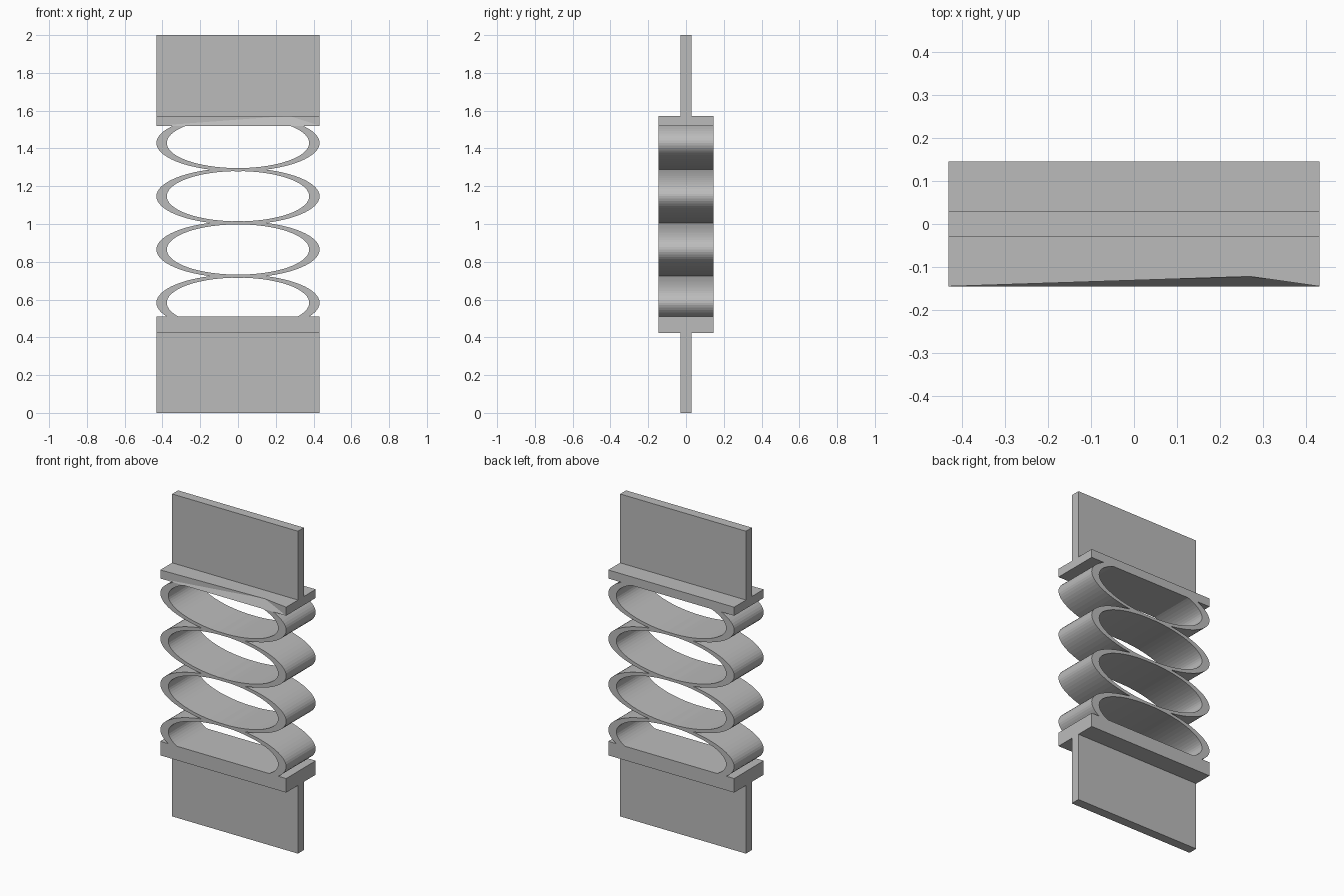
import bpy, bmesh
from math import cos, sin, tau

cube = bpy.data.objects.get("Cube")
if cube:
    bpy.data.objects.remove(cube)

grey = bpy.data.materials.new("plain grey")
grey.use_nodes = True
COLOUR = (0.5, 0.5, 0.5, 1)
grey.diffuse_color = COLOUR
grey.node_tree.nodes["Principled BSDF"].inputs["Base Color"].default_value = COLOUR

HALF_W, HALF_D, WEB = 0.432, 0.145, 0.029
LOW, HIGH = 0.51, 1.52            # inner faces of the two flanges
LOW_OUT, HIGH_OUT = 0.423, 1.573  # outer faces of the two flanges


def finish(bm, name):
    bmesh.ops.recalc_face_normals(bm, faces=bm.faces)
    mesh = bpy.data.meshes.new(name)
    bm.to_mesh(mesh)
    bm.free()
    mesh.materials.append(grey)
    obj = bpy.data.objects.new(name, mesh)
    bpy.context.collection.objects.link(obj)
    return obj


def box(name, half_depth, z0, z1):
    bm = bmesh.new()
    bmesh.ops.create_cube(bm, size=2)
    for v in bm.verts:
        v.co = (v.co.x * HALF_W, v.co.y * half_depth, z0 if v.co.z < 0 else z1)
    return finish(bm, name)


def ring(name, z, segments=72):
    """Elliptical band, trimmed flat where it meets a flange."""
    bm = bmesh.new()
    loops = []
    for a, b, y in ((HALF_W, 0.15, -HALF_D), (HALF_W, 0.15, HALF_D),
                    (0.377, 0.133, HALF_D), (0.377, 0.133, -HALF_D)):
        loops.append([bm.verts.new((a * cos(tau * i / segments), y,
                                    z + b * sin(tau * i / segments)))
                      for i in range(segments)])
    for k in range(4):
        p, q = loops[k], loops[(k + 1) % 4]
        for i in range(segments):
            j = (i + 1) % segments
            bm.faces.new((p[i], p[j], q[j], q[i]))
    for level, direction in ((LOW, -1), (HIGH, 1)):
        bmesh.ops.bisect_plane(bm, geom=bm.verts[:] + bm.edges[:] + bm.faces[:],
                               plane_co=(0, 0, level), plane_no=(0, 0, direction),
                               clear_outer=True)
    return finish(bm, name)


# Mounting plates and lower flange
box("lower_plate", WEB, 0, LOW_OUT)
box("lower_flange", HALF_D, LOW_OUT, LOW)
box("upper_plate", WEB, HIGH_OUT, 2)

# Upper flange, with a dent in its front top edge
bm = bmesh.new()
corners = ((-HALF_W, -HALF_D), (HALF_W, -HALF_D), (HALF_W, HALF_D), (-HALF_W, HALF_D))
bottom = [bm.verts.new((x, y, HIGH)) for x, y in corners]
top = [bm.verts.new((x, y, HIGH_OUT)) for x, y in corners]
dent = bm.verts.new((0.27, -0.122, HIGH_OUT))
bm.faces.new(bottom)
bm.faces.new((top[0], dent, *top[1:]))
for i in (1, 2, 3):
    j = (i + 1) % 4
    bm.faces.new((bottom[i], bottom[j], top[j], top[i]))
bm.faces.new((bottom[0], dent, top[0]))
bm.faces.new((bottom[0], bottom[1], dent))
bm.faces.new((bottom[1], top[1], dent))
finish(bm, "upper_flange")

# Stack of spring rings
for n in range(4):
    ring(f"spring_ring_{n + 1}", 0.583 + 0.282 * n)
